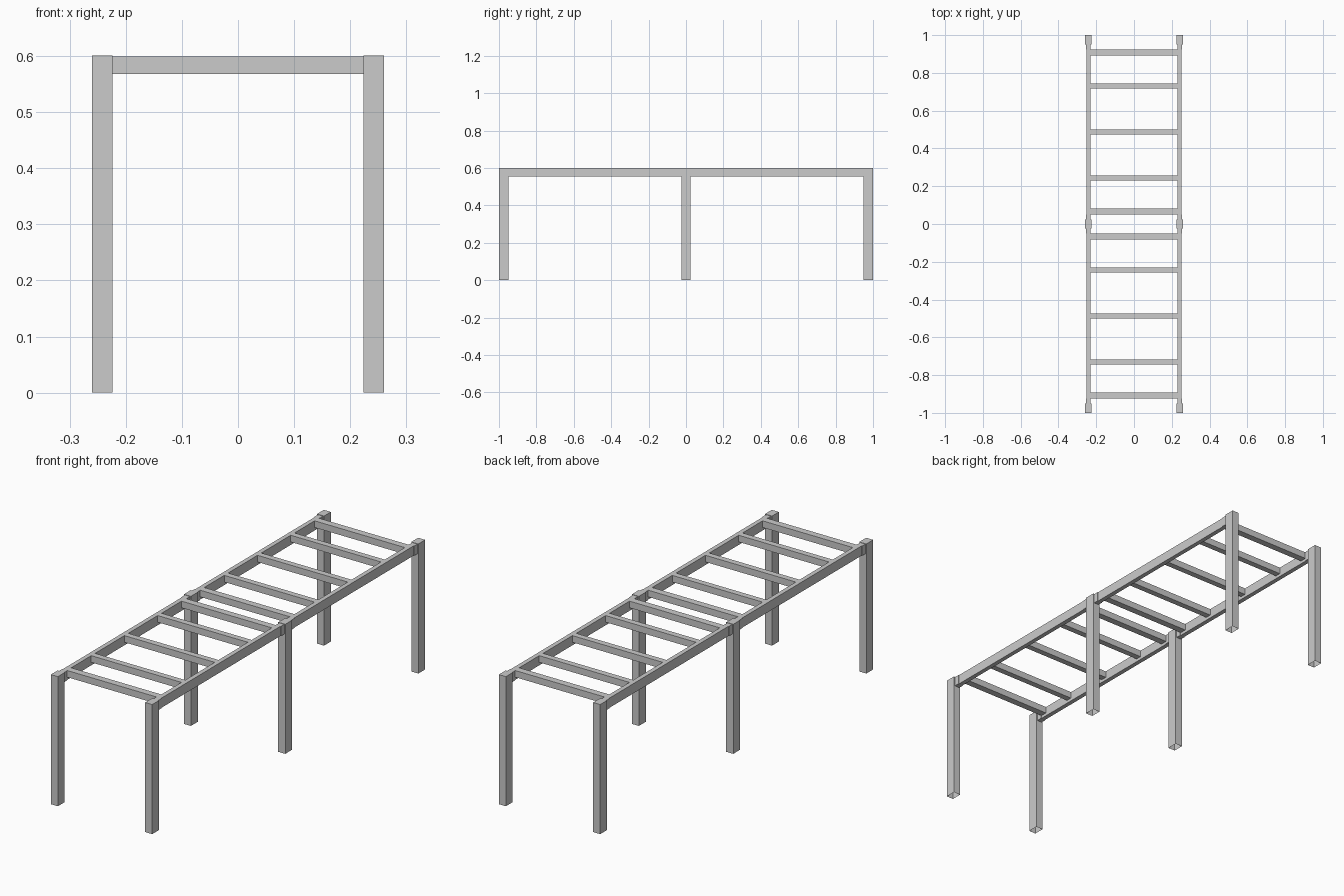
import bpy, bmesh

if "Cube" in bpy.data.objects:
    bpy.data.objects.remove(bpy.data.objects["Cube"])


def box(name, x, y, z, open_bottom=False):
    """Box from (min, max) ranges; the legs have no bottom face."""
    bm = bmesh.new()
    bmesh.ops.create_cube(bm, size=1)
    for v in bm.verts:
        v.co = [r[0] if c < 0 else r[1] for c, r in zip(v.co, (x, y, z))]
    if open_bottom:
        bm.normal_update()
        low = [f for f in bm.faces if f.normal.z < -0.5]
        bmesh.ops.delete(bm, geom=low, context='FACES_ONLY')
    mesh = bpy.data.meshes.new(name)
    bm.to_mesh(mesh)
    bm.free()
    obj = bpy.data.objects.new(name, mesh)
    bpy.context.collection.objects.link(obj)
    return obj


def around(c, width):
    return (c - width / 2, c + width / 2)


TOP = 0.599
SIDE = 0.242

for side, sx in (("left", -SIDE), ("right", SIDE)):
    # Legs at both ends and the middle
    for place, y in (("front", -0.975), ("middle", 0), ("back", 0.975)):
        box(f"{place}_{side}_leg", around(sx, 0.036), around(y, 0.05), (0, 0.601), True)
    for half, s in (("front", -1), ("back", 1)):
        # Side rails
        box(f"{half}_{side}_rail", around(sx, 0.021),
            sorted((s * 0.05, s * 0.925)), (0.554, TOP))
        # Slightly wider rail ends that meet the legs
        for end, a, b in (("inner", 0.025, 0.05), ("outer", 0.925, 0.95)):
            box(f"{half}_{side}_{end}_rail_end", around(sx, 0.026),
                sorted((s * a, s * b)), (0.554, TOP))

# Cross rungs, the end ones of each half a little wider
for half, s in (("front", -1), ("back", 1)):
    for i, (y, w) in enumerate(((0.067, 0.032), (0.244, 0.028), (0.4875, 0.028),
                                (0.731, 0.028), (0.908, 0.032))):
        box(f"{half}_rung_{i + 1}", (-SIDE + 0.0105, SIDE - 0.0105),
            around(s * y, w), (0.568, TOP))
